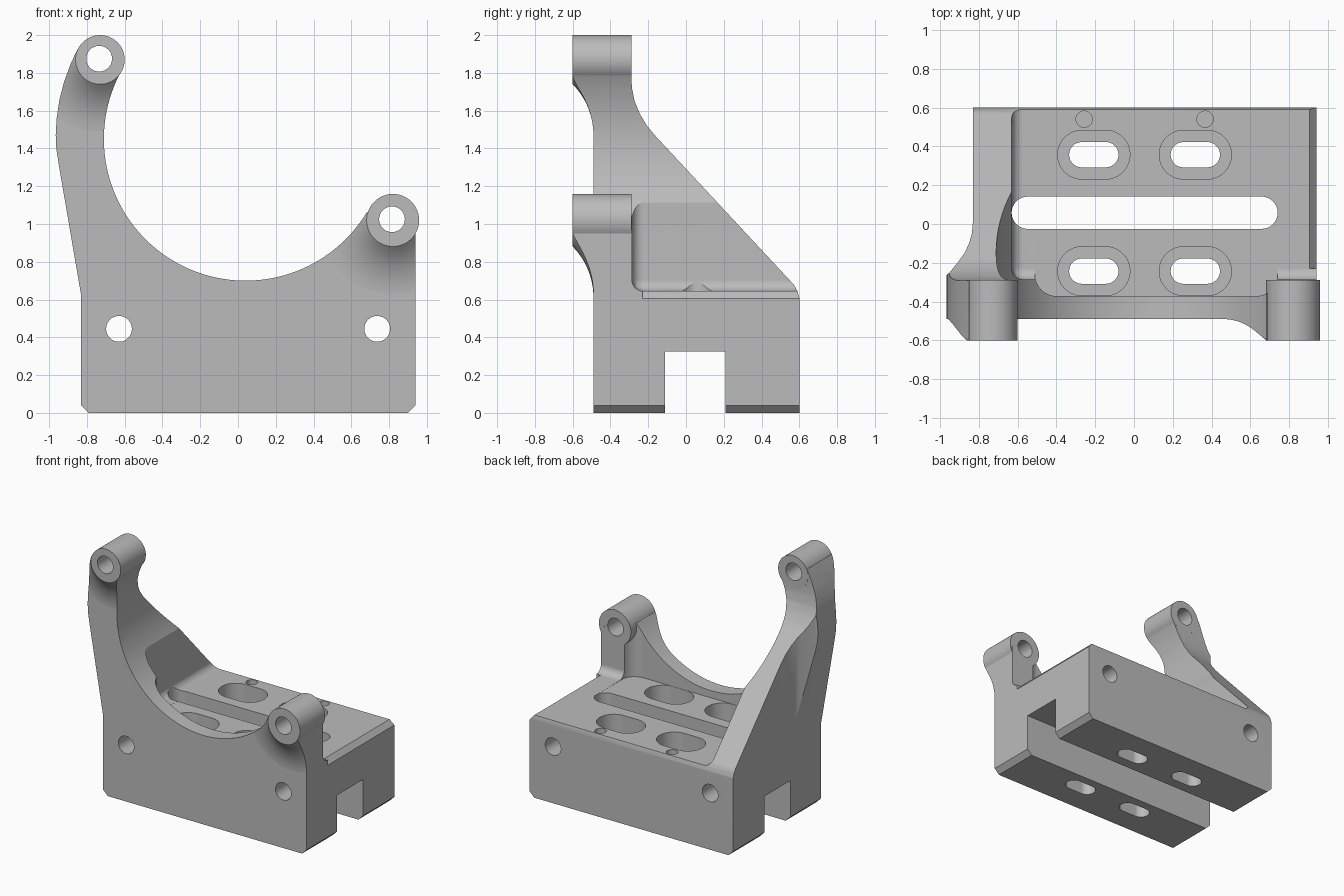
import bpy
import bmesh
from math import sin, cos, pi, sqrt, radians

if "Cube" in bpy.data.objects:
    bpy.data.objects.remove(bpy.data.objects["Cube"], do_unlink=True)

grey = bpy.data.materials.new("machined_grey")
grey.use_nodes = True
colour = (0.5, 0.5, 0.5, 1)
grey.diffuse_color = colour
grey.node_tree.nodes["Principled BSDF"].inputs["Base Color"].default_value = colour


def finish(name, bm):
    bmesh.ops.recalc_face_normals(bm, faces=bm.faces)
    mesh = bpy.data.meshes.new(name)
    bm.to_mesh(mesh)
    bm.free()
    mesh.materials.append(grey)
    obj = bpy.data.objects.new(name, mesh)
    bpy.context.collection.objects.link(obj)
    return obj


def prism_mesh(points, axis, a, b):
    """Extrude a 2D outline along an axis from a to b."""
    place = {"x": lambda u, v, w: (w, u, v),
             "y": lambda u, v, w: (u, w, v),
             "z": lambda u, v, w: (u, v, w)}[axis]
    bm = bmesh.new()
    low = [bm.verts.new(place(u, v, a)) for u, v in points]
    high = [bm.verts.new(place(u, v, b)) for u, v in points]
    bm.faces.new(low)
    bm.faces.new(high)
    n = len(points)
    for i in range(n):
        j = (i + 1) % n
        bm.faces.new((low[i], low[j], high[j], high[i]))
    return bm


def prism(name, points, axis, a, b):
    return finish(name, prism_mesh(points, axis, a, b))


def box(x0, x1, y0, y1):
    return [(x0, y0), (x1, y0), (x1, y1), (x0, y1)]


def stadium(cx, cy, r, half=0.0, n=64):
    """Circle, or a slot outline when half is above zero."""
    pts = []
    for i in range(n):
        t = 2 * pi * (i + 0.5) / n
        side = half if cos(t) > 0 else -half
        pts.append((cx + side + r * cos(t), cy + r * sin(t)))
    return pts


def combine(target, tool, operation):
    """Apply one boolean and drop the tool."""
    mod = target.modifiers.new("cut", "BOOLEAN")
    mod.operation = operation
    mod.solver = "EXACT"
    mod.object = tool
    graph = bpy.context.evaluated_depsgraph_get()
    mesh = bpy.data.meshes.new_from_object(target.evaluated_get(graph))
    target.modifiers.remove(mod)
    target.data = mesh
    bpy.data.objects.remove(tool, do_unlink=True)


# Outlines of the bracket body
front_outline = [(-0.83, 0.04), (-0.79, 0), (0.9, 0), (0.94, 0.04), (0.94, 1.0),
                 (0.71, 1.05), (0.04, 1.4), (-0.6, 1.8), (-0.65, 1.88), (-0.73, 1.93),
                 (-0.85, 1.925), (-0.885, 1.85), (-0.92, 1.755), (-0.945, 1.66),
                 (-0.96, 1.56), (-0.965, 1.47), (-0.962, 1.4), (-0.95, 1.32), (-0.83, 0.62)]
side_outline = [(-0.49, 0), (0.6, 0), (0.6, 0.61), (0.59, 0.645), (0.57, 0.68),
                (-0.17, 1.475), (-0.21, 1.525), (-0.245, 1.585), (-0.272, 1.65),
                (-0.286, 1.72), (-0.29, 1.78), (-0.29, 1.95), (-0.49, 1.95)]
top_outline = [(1, -0.55), (1, 0.65), (-0.83, 0.65), (-0.83, 0.01), (-0.835, -0.05),
               (-0.85, -0.1), (-0.873, -0.15), (-0.91, -0.2), (-0.95, -0.25),
               (-1, -0.29), (-1, -0.55)]

body = prism("motor_bracket", front_outline, "y", -0.7, 0.7)
combine(body, prism("side_limit", side_outline, "x", -1.2, 1.2), "INTERSECT")
combine(body, prism("top_limit", top_outline, "z", -0.2, 2.2), "INTERSECT")

# Concave flares running from the plate out to the bosses
BOSSES = [(-0.73, 1.87, 0.13), (0.82, 1.02, 0.139)]
R, REACH = 0.386, 0.27
for bx, bz, br in BOSSES:
    rings = [(br, -0.6)]
    for k in range(1, 12):
        d = REACH * (1 - k / 12)
        rings.append((br + REACH - d, -0.49 - (R - sqrt(R * R - d * d))))
    rings += [(br + REACH, -0.489), (br + REACH, -0.44)]
    bm = bmesh.new()
    loops = []
    for r, y in rings:
        loops.append([bm.verts.new((u, y, v)) for u, v in stadium(bx, bz, r)])
    for lo, hi in zip(loops, loops[1:]):
        for i in range(len(lo)):
            j = (i + 1) % len(lo)
            bm.faces.new((lo[i], lo[j], hi[j], hi[i]))
    bm.faces.new(loops[0])
    bm.faces.new(loops[-1])
    flare = finish("flare", bm)
    combine(flare, prism("flare_limit", front_outline, "y", -0.8, 0.8), "INTERSECT")
    combine(body, flare, "UNION")

# Open pocket behind the plate, with filleted inner edges
FLOOR = 0.645
bm = prism_mesh(box(-0.63, 1.5, -0.287, 1.2), "z", FLOOR, 2.4)


def inner(edge):
    a, b = (v.co for v in edge.verts)
    tests = [abs(a.x + 0.63) + abs(b.x + 0.63) < 0.01,
             abs(a.y + 0.287) + abs(b.y + 0.287) < 0.01,
             abs(a.z - FLOOR) + abs(b.z - FLOOR) < 0.01]
    return sum(tests) >= 2


bmesh.ops.bevel(bm, geom=[e for e in bm.edges if inner(e)], offset=0.06,
                offset_type="OFFSET", segments=8, profile=0.5, affect="EDGES")
combine(body, finish("pocket", bm), "DIFFERENCE")

# Relief thinning the lower plate, with round corners
relief = [(0.74, 0.1), (-0.51, 0.1)]
for cx, start in ((-0.4, pi), (0.63, 1.5 * pi)):
    for k in range(13):
        t = start + k * pi / 24
        relief.append((cx + 0.11 * cos(t), -0.261 + 0.11 * sin(t)))
combine(body, prism("relief", relief, "z", FLOOR - 0.001, 2.4), "DIFFERENCE")

# Motor bore, rail groove and chamfer along the floor edge
combine(body, prism("bore", stadium(0.04, 1.45, 0.75, n=144), "y", -1, 1), "DIFFERENCE")
combine(body, prism("groove", box(-0.11, 0.21, -0.2, 0.325), "x", -1.3, 1.3), "DIFFERENCE")
chamfer = [(0.9, 0.651), (0.94, 0.605), (1.1, 0.605), (1.1, 0.651)]
combine(body, prism("chamfer", chamfer, "y", -0.23, 0.8), "DIFFERENCE")

# Long centre slot, counterbored slots, dowel holes
combine(body, prism("centre_slot", stadium(0.055, 0.058, 0.083, 0.602), "z", 0.1, 0.8),
        "DIFFERENCE")
for cx in (-0.207, 0.316):
    for cy in (0.357, -0.243):
        combine(body, prism("counterbore", stadium(cx, cy, 0.126, 0.06), "z", 0.35, 0.8),
                "DIFFERENCE")
        combine(body, prism("slot", stadium(cx, cy, 0.065, 0.062), "z", -0.2, 0.5),
                "DIFFERENCE")
    combine(body, prism("dowel_hole", stadium(cx - 0.05 if cx < 0 else cx + 0.05, 0.54, 0.042,
                                              n=32), "z", 0.4, 0.8), "DIFFERENCE")

# Cross holes from front to back
for cx in (-0.63, 0.737):
    combine(body, prism("cross_hole", stadium(cx, 0.445, 0.068), "y", -1, 1), "DIFFERENCE")

# Mounting bosses with through holes
for bx, bz, br in BOSSES:
    combine(body, prism("boss", stadium(bx, bz, br), "y", -0.6, -0.288), "UNION")
    combine(body, prism("boss_hole", stadium(bx - 0.005, bz + 0.005, 0.068), "y", -0.9, 0.1),
            "DIFFERENCE")

# Smooth curved faces, keep machined edges crisp
bpy.ops.object.select_all(action="DESELECT")
body.select_set(True)
bpy.context.view_layer.objects.active = body
bpy.ops.object.shade_smooth_by_angle(angle=radians(20))
weighted = body.modifiers.new("even_shading", "WEIGHTED_NORMAL")
weighted.keep_sharp = True
